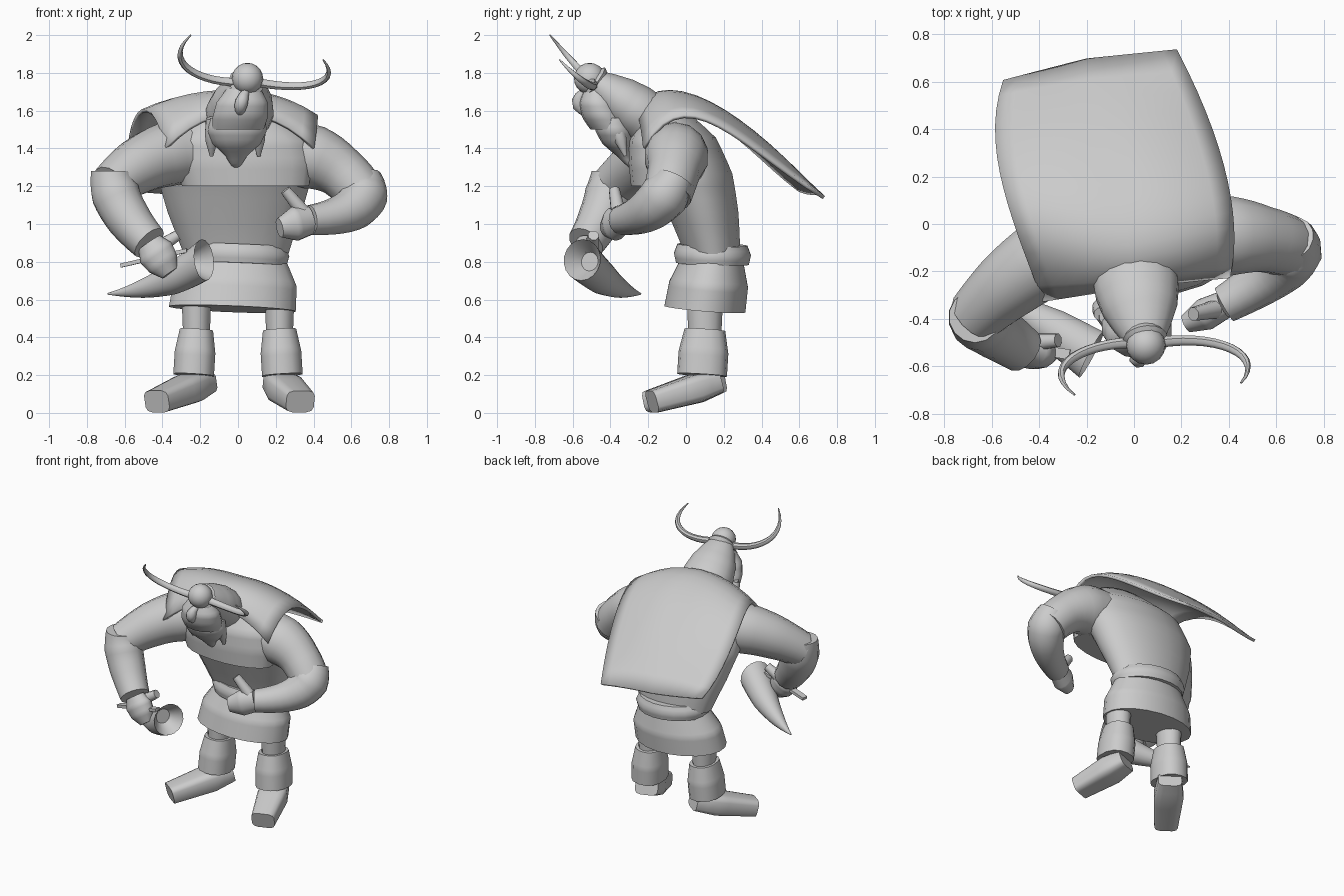
import bpy, bmesh, math
from mathutils import Vector

default_cube = bpy.data.objects.get("Cube")
if default_cube:
    bpy.data.objects.remove(default_cube)

UPRIGHT = Vector((0, 0, 1))
FORWARD = Vector((0, 1, 0))

grey = (.6, .6, .6, 1)
material = bpy.data.materials.new("plain grey")
material.use_nodes = True
material.diffuse_color = grey
material.node_tree.nodes["Principled BSDF"].inputs["Base Color"].default_value = grey


def finish(name, mesh_builder, sharp_angle=45):
    bmesh.ops.recalc_face_normals(mesh_builder, faces=mesh_builder.faces)
    mesh = bpy.data.meshes.new(name)
    mesh_builder.to_mesh(mesh)
    mesh_builder.free()
    mesh.materials.append(material)
    part = bpy.data.objects.new(name, mesh)
    bpy.context.collection.objects.link(part)
    bpy.ops.object.select_all(action='DESELECT')
    part.select_set(True)
    bpy.context.view_layer.objects.active = part
    bpy.ops.object.shade_smooth_by_angle(angle=math.radians(sharp_angle))
    return part


def bezier(controls, t):
    points = [Vector(control) for control in controls]
    while len(points) > 1:
        points = [start.lerp(end, t) for start, end in zip(points, points[1:])]
    return points[0]


def blend(values, t):
    place = t * (len(values) - 1)
    index = min(int(place), len(values) - 2)
    return values[index] + (values[index + 1] - values[index]) * (place - index)


def bridge(mesh_builder, lines, closed):
    for near, far in zip(lines, lines[1:]):
        count = len(near)
        for k in range(count if closed else count - 1):
            following = (k + 1) % count
            mesh_builder.faces.new((near[k], near[following], far[following], far[k]))


def loft(name, controls, radii, depth=1.0, axis=None, sides=14, steps=12, squareness=1.0, open_start=False):
    """Sweep an ellipse along a bezier path; the radii are spread evenly along it."""
    mesh_builder = bmesh.new()
    overall = (Vector(controls[-1]) - Vector(controls[0])).normalized()
    reference = FORWARD if abs(overall.z) > .7 else UPRIGHT
    side = None
    rings = []
    for step in range(steps + 1):
        t = step / steps
        centre = bezier(controls, t)
        ahead = bezier(controls, min(t + .01, 1)) - bezier(controls, max(t - .01, 0))
        tangent = Vector(axis or ahead).normalized()
        # Carry the side direction along so the tube does not twist
        side = side - tangent * side.dot(tangent) if side else tangent.cross(reference)
        side.normalize()
        rise = side.cross(tangent) * depth
        ring = []
        for k in range(sides):
            angle = math.tau * (k + .5) / sides
            across, upward = (math.copysign(abs(value) ** squareness, value)
                              for value in (math.cos(angle), math.sin(angle)))
            ring.append(mesh_builder.verts.new(centre + (side * across + rise * upward) * blend(radii, t)))
        rings.append(ring)
    bridge(mesh_builder, rings, closed=True)
    mesh_builder.faces.new(rings[-1])
    if not open_start:
        mesh_builder.faces.new(rings[0])
    return finish(name, mesh_builder)


def ball(name, centre, radius):
    mesh_builder = bmesh.new()
    bmesh.ops.create_uvsphere(mesh_builder, u_segments=16, v_segments=10, radius=radius)
    bmesh.ops.translate(mesh_builder, verts=mesh_builder.verts, vec=centre)
    return finish(name, mesh_builder)


# Body, leaning forward
loft("torso", [(-.01, .14, .84), (-.03, .05, 1.3), (0, -.14, 1.63)],
     [.28, .36, .42, .4, .2], depth=.53, axis=UPRIGHT, sides=20)
loft("chest_wrap", [(.04, -.15, 1.2), (0, -.15, 1.56)], [.34, .37, .36, .22],
     depth=.42, axis=UPRIGHT, sides=20)
loft("belt", [(0, .14, .79), (0, .14, .89)], [.26, .275, .25], depth=.75,
     axis=(.04, .03, 1), sides=20, steps=4)
loft("skirt", [(-.03, .1, .55), (0, .14, .81)], [.34, .33, .26], depth=.64,
     axis=(.04, .08, 1), sides=20)

# Legs, boots and feet
for label, sign, toe_out in (("left", 1, .33), ("right", -1, .43)):
    knee = Vector((sign * .22, .1, .45))
    ankle = Vector((sign * .235, .085, .2))
    sole = ankle - UPRIGHT * .06
    toe = Vector((sign * toe_out, -.18, .06))
    loft(label + "_leg", [knee + UPRIGHT * .15, knee - UPRIGHT * .1], [.08, .07], depth=1.2)
    loft(label + "_boot_shaft", [knee - UPRIGHT * .01, ankle], [.09, .11, .11], depth=1.2, squareness=.85)
    loft(label + "_foot", [sole.lerp(toe, -.3), toe], [.08, .1, .09, .08],
         depth=.75, sides=12, steps=6, squareness=.5)

# Right arm reaching forward and down
elbow = Vector((-.67, -.39, 1.2))
wrist = Vector((-.47, -.53, .9))
loft("right_upper_arm", [(-.25, -.08, 1.38), (-.46, -.17, 1.39), elbow], [.17, .17, .15, .12])
loft("right_cuff", [elbow + UPRIGHT * .08, elbow - UPRIGHT * .1, wrist], [.11, .13, .12, .1])
loft("right_hand", [wrist, (-.36, -.55, .74)], [.07, .1, .09, .05], depth=.75)
loft("right_thumb", [(-.43, -.5, .87), (-.32, -.49, .94)], [.04, .03], sides=8, steps=3)

# Left arm folded back to the belly
wrist = Vector((.38, -.34, 1.02))
fingertips = Vector((.22, -.42, .98))
loft("left_upper_arm", [(.25, -.06, 1.37), (.5, -.03, 1.38), (.66, -.1, 1.15)], [.17, .17, .14, .13])
loft("left_cuff", [(.66, -.06, 1.24), (.72, -.15, 1.05), wrist], [.1, .13, .12, .1, .08])
loft("left_palm", [wrist, fingertips], [.06, .07, .04], depth=1.3)
loft("left_thumb", [(.34, -.36, 1.07), (.25, -.38, 1.18)], [.04, .03], sides=8, steps=3)

# Head under a conical helmet
knob = Vector((.05, -.51, 1.77))
nape = Vector((0, -.2, 1.55))
loft("helmet", [knob, nape], [.07, .12, .16, .18, .18], depth=.8, sides=16)
loft("helmet_band", [knob.lerp(nape, .02), knob.lerp(nape, .15)], [.07, .095, .08], sides=16, steps=4)
ball("helmet_knob", knob, .083)
loft("face", [(.03, -.47, 1.72), (.02, -.47, 1.6), (0, -.4, 1.5)], [.09, .14, .15, .14],
     depth=.75, axis=UPRIGHT)
loft("nose", [(.04, -.54, 1.7), (.01, -.61, 1.64), (.01, -.52, 1.58)], [.02, .04, .02], sides=8, steps=5)

# Beard with two hanging strands
loft("beard", [(0, -.38, 1.56), (-.01, -.38, 1.42), (-.01, -.29, 1.3)], [.15, .16, .13, .06, .02],
     depth=.65, axis=UPRIGHT)
for label, across in (("right", -.14), ("left", .11)):
    loft(label + "_beard_strand", [(across, -.38, 1.56), (across, -.32, 1.36)],
         [.03, .04, .01], sides=8, steps=5)

# Slender helmet horns
thinning = [.025, .022, .02, .015, .004]
loft("left_helmet_horn", [(.1, -.5, 1.75), (.35, -.46, 1.7), (.56, -.55, 1.74), (.45, -.67, 1.87)],
     thinning, sides=8, steps=14)
loft("right_helmet_horn", [(0, -.5, 1.75), (-.2, -.5, 1.75), (-.41, -.6, 1.85), (-.25, -.72, 2)],
     thinning, sides=8, steps=14)

# Cape: a sheet arched between its two edges and the ridge along the back
left_edge = [(-.38, -.32, 1.4), (-.5, 0, 1.87), (-.65, .3, 1.4), (-.55, .6, 1.18)]
ridge = [(0, -.26, 1.58), (0, -.15, 1.87), (-.1, .3, 1.6), (-.2, .69, 1.16)]
right_edge = [(.4, -.22, 1.4), (.45, 0, 1.8), (.4, .3, 1.4), (.18, .73, 1.14)]
mesh_builder = bmesh.new()
columns, rows = 12, 14
sheet = []
for row in range(rows + 1):
    left, middle, right = (bezier(edge, row / rows) for edge in (left_edge, ridge, right_edge))
    line = []
    for column in range(columns + 1):
        across = 2 * column / columns - 1
        edge = left if across < 0 else right
        point = middle.lerp(edge, abs(across))
        point.z = middle.z + (edge.z - middle.z) * abs(across) ** 2.2
        line.append(mesh_builder.verts.new(point))
    sheet.append(line)
bridge(mesh_builder, sheet, closed=False)
cape = finish("cape", mesh_builder)
thickness = cape.modifiers.new("thickness", 'SOLIDIFY')
thickness.thickness = .02
thickness.offset = 0

# Drinking horn with a hollow mouth, and its strap
mouth = Vector((-.18, -.55, .81))
facing = Vector((.85, -.45, .1))
loft("drinking_horn", [mouth, (-.4, -.4, .65), (-.69, -.24, .63)], [.11, .09, .05, .004],
     axis=facing, sides=18, open_start=True)
loft("drinking_horn_hollow", [mouth, mouth - facing * .09], [.11, .05],
     axis=facing, sides=18, steps=3, open_start=True)
loft("horn_strap", [(-.62, -.5, .78), (-.27, -.55, .86)], [.03, .03], depth=.5, sides=4, steps=1)
